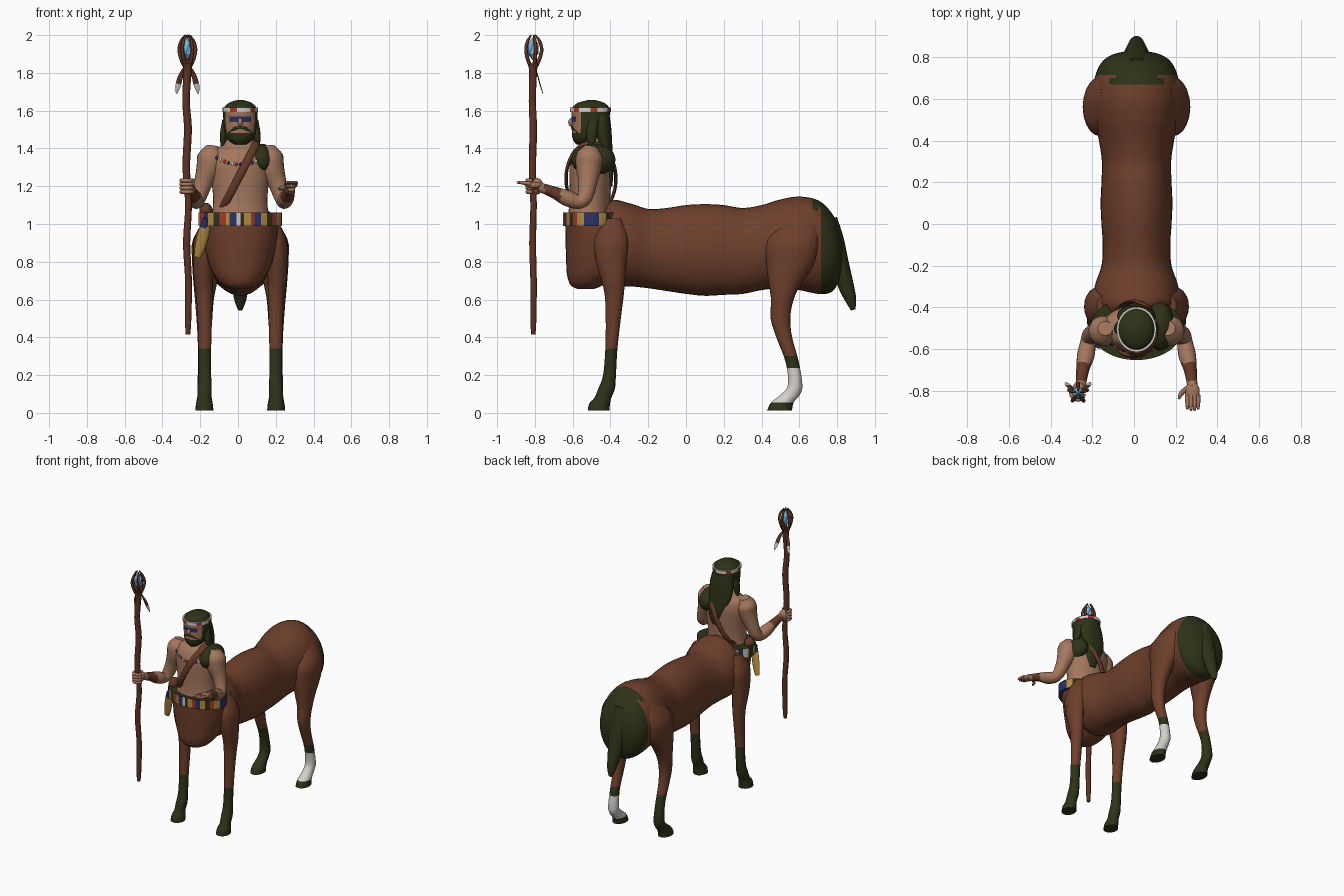
import bpy, bmesh, math
from mathutils import Vector

if "Cube" in bpy.data.objects:
    bpy.data.objects.remove(bpy.data.objects["Cube"])

CX = 0.012  # middle of the body
X, Y, Z = Vector((1, 0, 0)), Vector((0, 1, 0)), Vector((0, 0, 1))


def material(name, r, g, b):
    m = bpy.data.materials.new(name)
    m.use_nodes = True
    m.diffuse_color = (r, g, b, 1)
    m.node_tree.nodes["Principled BSDF"].inputs["Base Color"].default_value = (r, g, b, 1)
    return m


coat = material("chestnut coat", .155, .05, .024)
skin = material("tan skin", .37, .185, .11)
hair = material("dark green hair", .027, .032, .009)
white = material("off white", .66, .63, .6)
leather = material("brown leather", .13, .042, .02)
red = material("red cloth", .36, .04, .025)
yellow = material("ochre cloth", .45, .26, .05)
blue = material("dark blue cloth", .025, .03, .13)
wood = material("staff wood", .11, .035, .018)
gem = material("light blue crystal", .2, .5, .85)


def finish(bm, name, mats, rule=None, smooth=True):
    bmesh.ops.recalc_face_normals(bm, faces=bm.faces[:])
    if rule:
        for f in bm.faces:
            f.material_index = rule(f.calc_center_median())
    mesh = bpy.data.meshes.new(name)
    bm.to_mesh(mesh)
    bm.free()
    for m in mats:
        mesh.materials.append(m)
    ob = bpy.data.objects.new(name, mesh)
    bpy.context.collection.objects.link(ob)
    if smooth:
        bpy.ops.object.select_all(action='DESELECT')
        ob.select_set(True)
        bpy.context.view_layer.objects.active = ob
        bpy.ops.object.shade_smooth_by_angle(angle=math.radians(50))
    return ob


def spline(rows, steps):
    """Smooth interpolation through rows of numbers."""
    rows = [Vector(r) for r in rows]
    out = []
    for i in range(len(rows) - 1):
        p, a, b, q = rows[max(i - 1, 0)], rows[i], rows[i + 1], rows[min(i + 2, len(rows) - 1)]
        for k in range(steps):
            t = k / steps
            out.append(a + (b - p) * (t / 2) + (2 * p - 5 * a + 4 * b - q) * (t * t / 2)
                       + (3 * a - p - 3 * b + q) * (t ** 3 / 2))
    return out + [rows[-1]]


def loft(name, rows, *mats, axis=None, side=X, rule=None, seg=20, steps=4):
    """Skin elliptical rings given as x, y, z, side radius, other radius."""
    rows = spline(rows, steps)
    bm = bmesh.new()
    rings = []
    for i, r in enumerate(rows):
        before, after = rows[max(i - 1, 0)], rows[min(i + 1, len(rows) - 1)]
        t = axis or Vector(after[:3]) - Vector(before[:3])
        t = t.normalized()
        u = (side - t * side.dot(t)).normalized()
        v = t.cross(u)
        a, b = max(r[3], .001), max(r[4], .001)
        rings.append([bm.verts.new(Vector(r[:3]) + u * (a * math.cos(w)) + v * (b * math.sin(w)))
                      for w in (math.tau * k / seg for k in range(seg))])
    for p, q in zip(rings, rings[1:]):
        for k in range(seg):
            bm.faces.new((p[k], p[k - 1], q[k - 1], q[k]))
    bm.faces.new(rings[0])
    bm.faces.new(rings[-1])
    return finish(bm, name, mats, rule)


def blob(name, place, size, mat, detail=3, smooth=True):
    bm = bmesh.new()
    bmesh.ops.create_icosphere(bm, subdivisions=detail, radius=1)
    for v in bm.verts:
        v.co = Vector(c + s * k for c, s, k in zip(place, size, v.co))
    return finish(bm, name, [mat], smooth=smooth)


def upright(rows):
    """Turn z, side radius, depth radius, y into loft rows."""
    return [(CX, y, z, a, b) for z, a, b, y in rows]


def band(name, y, z, a, b, height, mats, pattern, seg=72):
    """Thin patterned hoop, coloured by angle around it."""
    def pick(c):
        w = math.atan2(c.y - y, c.x - CX) / math.tau % 1
        return pattern[int(w * seg / 2) % len(pattern)]
    rows = [(CX, y, z - height, a, b), (CX, y, z + height, a, b)]
    return loft(name, rows, *mats, axis=Z, seg=seg, steps=1, rule=pick)


# Horse barrel: y, bottom, top, half width; the rump is dark
barrel = [(-.5, .72, 1.0, .15), (-.4, .67, 1.12, .2), (-.3, .67, 1.11, .2), (-.2, .66, 1.08, .168),
          (-.1, .645, 1.085, .162), (0, .63, 1.1, .168), (.1, .62, 1.105, .172), (.2, .625, 1.1, .168),
          (.3, .63, 1.085, .166), (.4, .65, 1.1, .18), (.5, .66, 1.13, .2), (.6, .65, 1.145, .21),
          (.7, .63, 1.125, .2), (.77, .64, 1.06, .17), (.81, .7, .98, .12), (.83, .79, .88, .04)]
loft("horse_body", [(CX, y, (lo + hi) / 2, w, (hi - lo) / 2) for y, lo, hi, w in barrel], coat, hair,
     axis=Y, seg=36, steps=6, rule=lambda c: int(c.y > .715 - .04 * (c.z > 1.08)))
loft("horse_chest", upright([(.655, .03, .04, -.53), (.675, .09, .085, -.525), (.73, .14, .135, -.495),
                             (.82, .175, .165, -.47), (.92, .195, .17, -.468), (1.03, .2, .15, -.49)]),
     coat, axis=Z, seg=32)
loft("tail", [(CX, .77, 1.03, .04, .03), (CX, .795, .92, .06, .04), (CX, .815, .8, .06, .045),
              (CX, .845, .68, .045, .042), (CX, .872, .6, .032, .03), (CX, .885, .545, .012, .012)], hair)

# Legs: z, x, y, half width, half depth
fore = [(1.03, .15, -.39, .04, .05), (.92, .185, -.395, .06, .09), (.8, .195, -.395, .055, .08),
        (.7, .195, -.385, .05, .062), (.62, .19, -.38, .044, .05), (.5, .188, -.385, .038, .04),
        (.34, .188, -.395, .034, .032), (.2, .188, -.405, .034, .034), (.13, .189, -.42, .038, .044),
        (.08, .19, -.44, .036, .045), (.05, .19, -.457, .044, .055), (.012, .19, -.463, .048, .057)]
hind = [(1.04, .12, .62, .05, .08), (.92, .165, .57, .085, .14), (.8, .175, .555, .08, .13),
        (.69, .185, .525, .063, .088), (.6, .19, .51, .05, .06), (.5, .19, .5, .042, .052),
        (.4, .19, .52, .036, .042), (.27, .19, .562, .033, .035), (.15, .19, .578, .037, .038),
        (.1, .19, .555, .036, .05), (.055, .19, .51, .043, .06), (.012, .19, .495, .048, .066)]


def sock(c):
    return 0 if c.z > .31 else 2 if .06 < c.z < .24 else 1


for s, label in ((-1, "right"), (1, "left")):
    for part, rows in (("front", fore), ("hind", hind)):
        rule = sock if part == "hind" and s > 0 else lambda c: int(c.z < .335)
        loft(f"{label}_{part}_leg", [(CX + s * x, y, z, a, b) for z, x, y, a, b in rows],
             coat, hair, white, axis=Z, rule=rule)

# Human torso and belt
loft("torso", upright([(.99, .16, .12, -.52), (1.08, .146, .108, -.512), (1.16, .145, .108, -.508),
                       (1.25, .157, .112, -.505), (1.33, .168, .112, -.502), (1.39, .15, .09, -.495),
                       (1.42, .09, .065, -.49), (1.48, .055, .055, -.495)]), skin, axis=Z, seg=32)
band("belt", -.5, 1.025, .222, .152, .035, [blue, yellow, red, white, hair],
     [0, 1, 4, 2, 1, 0, 3, 4, 1, 2])
blob("shoulder_fur", (.125, -.49, 1.34), (.07, .118, .085), hair)

# Shoulder strap looping from the left shoulder to the right hip
lean = Vector((.1, 0, .19))
loop = [Vector((.0, -.503, 1.24)) + lean * math.cos(w) - Y * (.132 * math.sin(w))
        for w in (math.tau * k / 16 for k in range(17))]
loft("strap", [(*p, .021, .009) for p in loop], leather, side=lean.cross(Y).normalized(), seg=8)
blob("pouch", (-.17, -.52, 1.07), (.035, .045, .042), leather)
loft("sheath", [(-.165, -.585, 1.03, .02, .012), (-.18, -.57, .96, .03, .014),
                (-.2, -.555, .88, .028, .012), (-.215, -.545, .825, .018, .008)], yellow, blue,
     seg=10, rule=lambda c: int(c.z > .985))

# Necklace beads lie on the chest
for k in range(13):
    t = k / 6 - 1
    x, z = .125 * t, 1.315 + .035 * t * t
    y = -.503 - .112 * math.sqrt(1 - (x / .166) ** 2)
    blob("necklace_bead", (CX + x, y, z), (.008, .007, .012), (blue, white, red)[k % 3], 1)


# Head: hair behind and on top, beard below, painted eye stripe
def face(c):
    if c.y > -.56 or c.z > 1.595 or c.z < 1.485:
        return 1
    return 2 if 1.545 < c.z < 1.57 and abs(c.x - CX) < .06 else 0


loft("head", upright([(1.42, .03, .035, -.545), (1.45, .068, .07, -.53), (1.5, .085, .095, -.51),
                      (1.56, .09, .1, -.505), (1.61, .088, .1, -.505), (1.64, .062, .072, -.503),
                      (1.656, .018, .02, -.5)]), skin, hair, blue, axis=Z, seg=36, steps=6, rule=face)
blob("nose", (CX, -.606, 1.538), (.014, .018, .024), skin, 2)
loft("moustache", [(CX + x, y, z, .005, .008) for x, y, z in
                   ((-.06, -.57, 1.48), (-.03, -.598, 1.505), (0, -.604, 1.51),
                    (.03, -.598, 1.505), (.06, -.57, 1.48))], hair, side=Y, seg=8)
band("headband", -.505, 1.605, .095, .108, .011, [red, white], [0, 0, 1, 1, 1, 1])
loft("long_hair", [(CX, -.46, 1.6, .07, .05), (CX, -.445, 1.5, .092, .05), (CX, -.425, 1.4, .085, .036),
                   (CX + .02, -.405, 1.3, .065, .022), (CX + .03, -.4, 1.2, .02, .01)], hair)
for s in (-1, 1):
    loft("side_lock", [(CX + s * .075, -.49, 1.55, .02, .03), (CX + s * .088, -.5, 1.47, .02, .03),
                       (CX + s * .095, -.5, 1.41, .008, .012)], hair, seg=10)

# Arms with leather bracers
arm = [(.15, -.5, 1.41, .035), (.155, -.51, 1.36, .07), (.165, -.515, 1.3, .068), (.195, -.52, 1.22, .05),
       (.22, -.535, 1.145, .042), (.232, -.57, 1.118, .038), (.243, -.63, 1.137, .042),
       (.258, -.7, 1.168, .031), (.268, -.78, 1.197, .024)]
for s, label in ((-1, "right"), (1, "left")):
    loft(f"{label}_arm", [(CX + s * x, y, z, r, r) for x, y, z, r in arm], skin, leather,
         rule=lambda c: int(-.75 < c.y < -.665), steps=6)

# Open left hand, and right fist around the staff
blob("left_palm", (.28, -.805, 1.205), (.036, .05, .018), skin, 2)
for k in range(4):
    x = .256 + .017 * k
    loft("left_finger", [(x, -.82, 1.212, .011, .011), (x, -.865, 1.219, .01, .01),
                         (x, -.9 + .008 * abs(k - 1.5), 1.219, .005, .005)], skin, seg=8)
loft("left_thumb", [(.26, -.785, 1.2, .014, .014), (.228, -.81, 1.19, .012, .012),
                    (.215, -.838, 1.185, .006, .006)], skin, side=Z, seg=8)
blob("right_palm", (-.264, -.79, 1.2), (.032, .035, .045), skin, 2)
for k in range(4):
    z = 1.17 + .02 * k
    loft("right_finger", [(-.27 + .03 * math.cos(w), -.81 + .03 * math.sin(w), z, .011, .011)
                          for w in (2.2 + .8 * j for j in range(6))], skin, side=Z, seg=8)

# Staff with a caged crystal and two feathers
SX, SY = -.268, -.81
loft("staff", [(SX + dx, SY + dx / 2, z, r, r) for z, dx, r in
               ((.415, .003, .012), (.5, .004, .017), (.7, .006, .018), (.9, -.004, .019), (1.1, .006, .018),
                (1.3, -.006, .02), (1.5, .003, .021), (1.65, -.007, .02), (1.8, 0, .022), (1.85, 0, .028))],
     wood, seg=10)
for k in range(5):
    w = math.tau * (k + .25) / 5
    loft("staff_prong", [(SX + r * math.cos(w), SY + r * math.sin(w), z, t, t) for z, r, t in
                         ((1.83, .014, .01), (1.875, .035, .01), (1.925, .046, .009),
                          (1.97, .034, .008), (2.0, .012, .004))], wood, side=Y, seg=8)
blob("crystal", (SX, SY, 1.928), (.033, .033, .062), gem, 1, smooth=False)
for s in (-1, 1):
    loft("feather", [(SX + s * .014, -.8, 1.835, .003, .002), (SX + s * .035, -.785, 1.785, .013, .003),
                     (SX + s * .05, -.77, 1.73, .014, .003), (SX + s * .058, -.758, 1.69, .003, .002)],
         wood, white, seg=8, rule=lambda c: int(c.z < 1.745))
